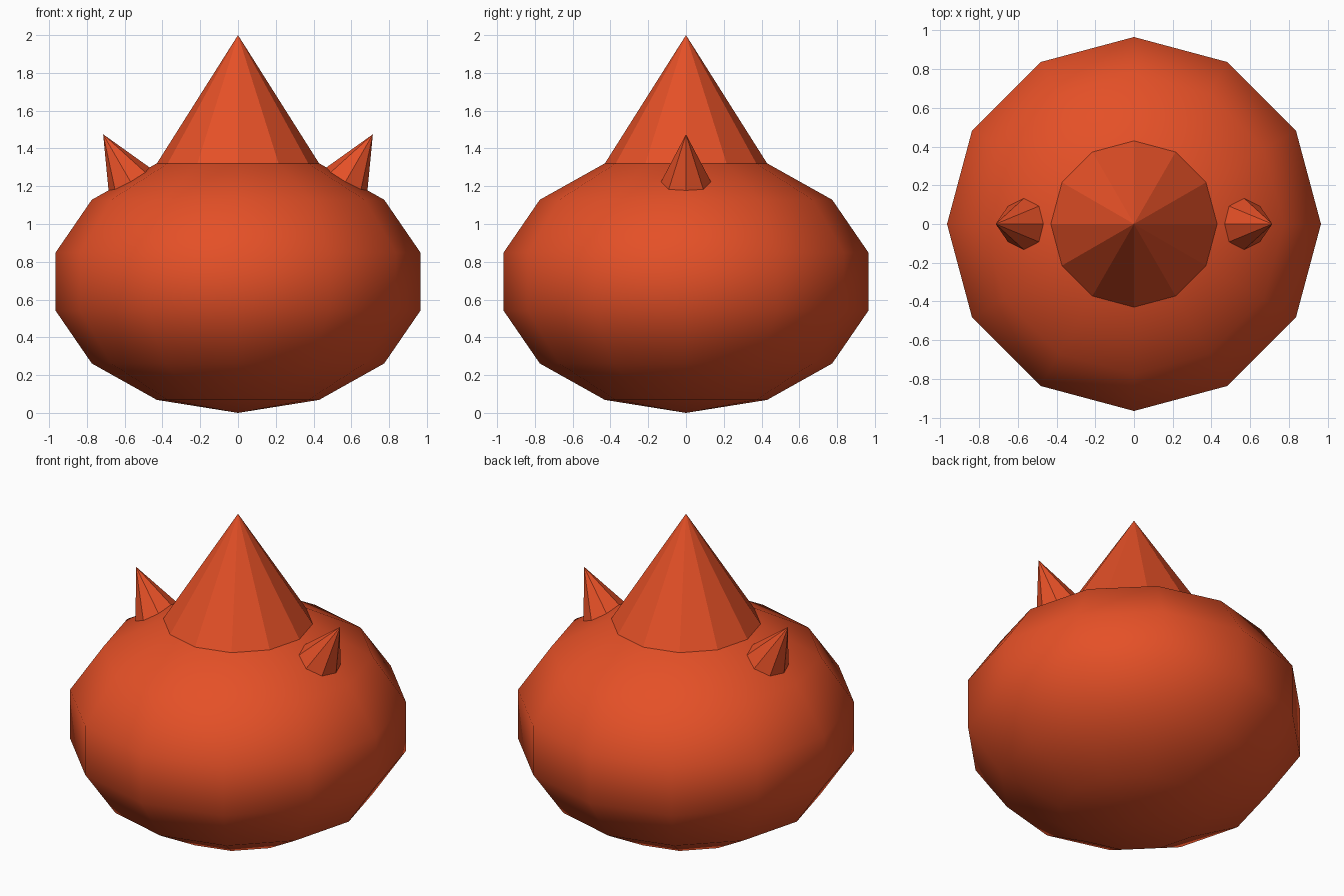
import bpy
import math
from mathutils import Vector

cube = bpy.data.objects.get("Cube")
if cube:
    bpy.data.objects.remove(cube, do_unlink=True)

# One colour for everything
red = bpy.data.materials.new("orange_red")
red.use_nodes = True
colour = (0.78, 0.08, 0.02, 1)
red.diffuse_color = colour
shader = next(n for n in red.node_tree.nodes if n.type == "BSDF_PRINCIPLED")
shader.inputs["Base Color"].default_value = colour
shader.inputs["Roughness"].default_value = 0.8


def finish(name, smooth):
    obj = bpy.context.object
    obj.name = name
    obj.data.materials.append(red)
    for face in obj.data.polygons:
        face.use_smooth = smooth
    return obj


def spike(name, tip, tilt, radius, height, sides):
    """Flat-shaded cone given by its tip and its lean towards +x."""
    axis = Vector((math.sin(tilt), 0, math.cos(tilt)))
    bpy.ops.mesh.primitive_cone_add(
        vertices=sides, radius1=radius, radius2=0, depth=height,
        location=Vector(tip) - axis * height / 2, rotation=(0, tilt, 0))
    return finish(name, False)


# Squashed round body, low-poly but smooth
bpy.ops.mesh.primitive_uv_sphere_add(
    segments=12, ring_count=7, radius=1, location=(0, 0, 0.695))
bpy.context.object.scale = (0.99, 0.99, 0.695)
finish("body", True)

# Tall central spike sitting on the top ring of the body
spike("top_spike", (0, 0, 2), 0, 0.43, 0.68, 12)

# Small horns leaning outwards, sunk into the body
for side, label in ((1, "left"), (-1, "right")):
    spike(label + "_horn", (side * 0.714, 0, 1.475),
          side * math.radians(30), 0.18, 0.395, 8)
